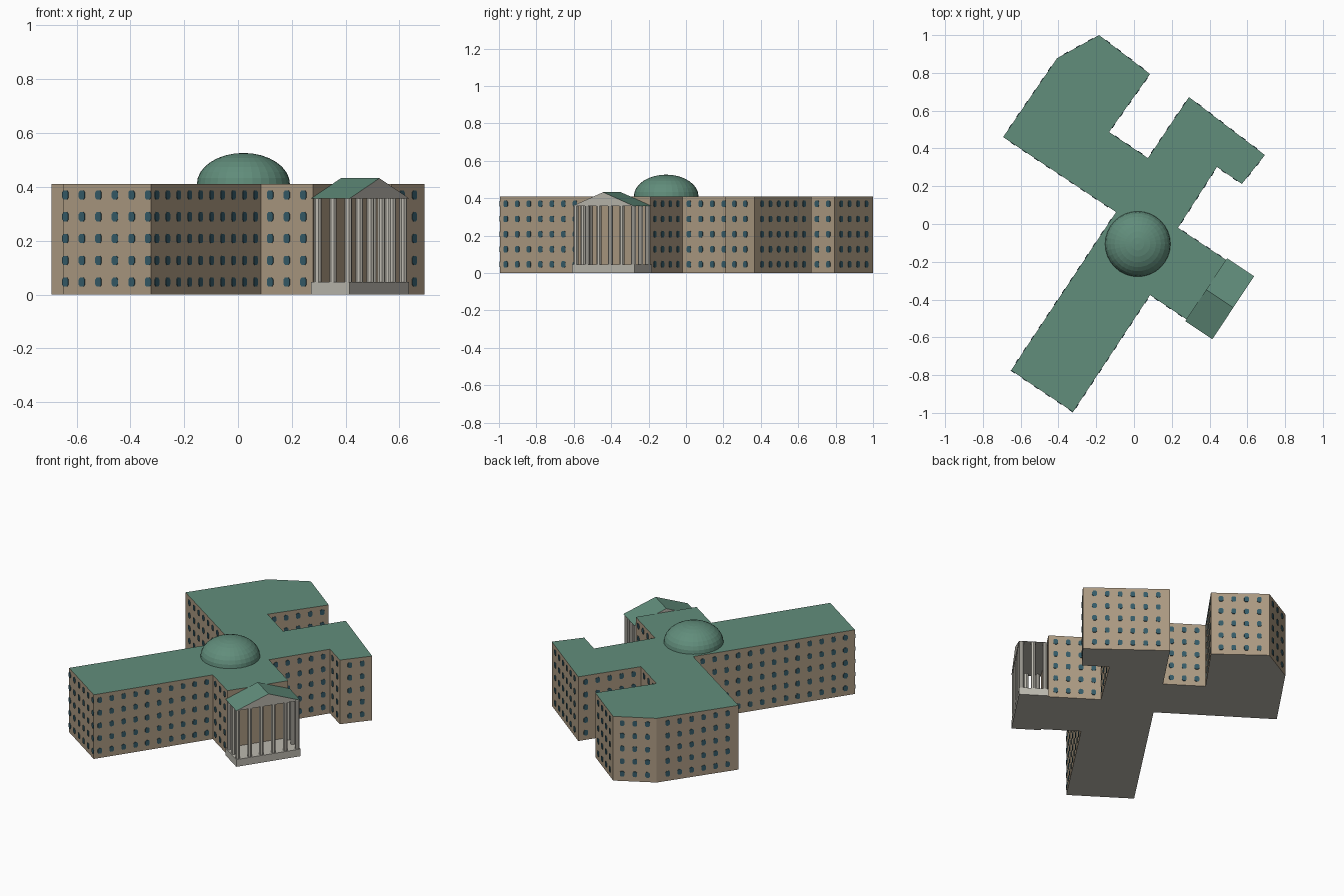
import bpy, bmesh, math
from mathutils import Vector, Matrix

if "Cube" in bpy.data.objects:
    bpy.data.objects.remove(bpy.data.objects["Cube"])


def srgb(r, g, b):
    return tuple((c / 255 / 12.92) if c < 11 else ((c / 255 + 0.055) / 1.055) ** 2.4
                 for c in (r, g, b)) + (1.0,)


def material(name, rgb):
    m = bpy.data.materials.new(name)
    m.diffuse_color = srgb(*rgb)
    m.use_nodes = True
    m.node_tree.nodes["Principled BSDF"].inputs["Base Color"].default_value = m.diffuse_color
    return m


WALL = material("tan_wall", (172, 154, 130))
ROOF = material("green_copper", (97, 141, 123))
GLASS = material("window_blue", (53, 91, 104))
STONE = material("pale_stone", (188, 185, 175))


def finish(name, bm, mats, matrix=None):
    bmesh.ops.recalc_face_normals(bm, faces=bm.faces)
    me = bpy.data.meshes.new(name)
    bm.to_mesh(me)
    bm.free()
    for m in mats:
        me.materials.append(m)
    ob = bpy.data.objects.new(name, me)
    if matrix:
        ob.matrix_world = matrix
    bpy.context.collection.objects.link(ob)
    return ob


def prism(bm, points, offset):
    """Extrude a flat outline along an offset and return all its faces."""
    face = bm.faces.new([bm.verts.new(p) for p in points])
    ext = bmesh.ops.extrude_face_region(bm, geom=[face], use_keep_orig=True)
    bmesh.ops.translate(bm, vec=offset,
                        verts=[g for g in ext["geom"] if isinstance(g, bmesh.types.BMVert)])


# Main building: footprint walked clockwise, extruded to the flat roof
HEIGHT = 0.41
outline = [(-.693, .46), (-.407, .878), (-.185, 1.0), (.085, .794), (-.132, .487),
           (.074, .349), (.291, .672), (.693, .365), (.571, .212), (.439, .302),
           (.233, -.02), (.488, -.19), (.279, -.505), (.085, -.376), (-.323, -.995),
           (-.651, -.775), (-.095, .063)]
bm = bmesh.new()
prism(bm, [(x, y, 0) for x, y in outline], (0, 0, HEIGHT))
bmesh.ops.recalc_face_normals(bm, faces=bm.faces)
for f in bm.faces:
    f.material_index = 1 if f.normal.z > .5 else 2 if f.normal.z < -.5 else 0
finish("main_building", bm, [WALL, ROOF, STONE])

# Windows: thin elongated octagon plates in five rows along every open wall
STEP, HALF_W, HALF_H = .074, .0135, .017
PORTICO_WALL, END_WALL = 11, 14
octagon = [(-1, -.55), (-.55, -1), (.55, -1), (1, -.55),
           (1, .55), (.55, 1), (-.55, 1), (-1, .55)]
bm = bmesh.new()
for i, p in enumerate(outline):
    if i == PORTICO_WALL:
        continue
    a, b = Vector((*p, 0)), Vector((*outline[(i + 1) % len(outline)], 0))
    d = (b - a).normalized()
    out = Vector((-d.y, d.x, 0))
    count = 6 if i == END_WALL else int((b - a).length / STEP)
    for k in range(count):
        for row in range(5):
            c = (a + b) / 2 + d * STEP * (k - (count - 1) / 2)
            c.z = .046 + row * .081
            prism(bm, [c + d * u * HALF_W + Vector((0, 0, v * HALF_H)) for u, v in octagon],
                  out * .003)
finish("windows", bm, [GLASS])

# Dome: upper half of a flattened sphere, flat shaded
bm = bmesh.new()
bmesh.ops.create_uvsphere(bm, u_segments=32, v_segments=16, radius=1)
bmesh.ops.bisect_plane(bm, geom=bm.verts[:] + bm.edges[:] + bm.faces[:],
                       plane_co=(0, 0, -.05), plane_no=(0, 0, 1), clear_inner=True)
finish("dome", bm, [ROOF],
       Matrix.Translation((.02, -.106, HEIGHT)) @ Matrix.Diagonal((.173, .173, .116, 1)))

# Portico, in a frame whose x axis points out of the entrance wing
TURN = Matrix.Rotation(math.atan2(-.554, .833), 4, 'Z')
BACK, FRONT, LEFT, RIGHT = .511, .683, -.278, .122
MID = (LEFT + RIGHT) / 2
FLOOR, EAVE, RIDGE = .046, .357, .432

bm = bmesh.new()
prism(bm, [(BACK, LEFT, 0), (FRONT, LEFT, 0), (FRONT, RIGHT, 0), (BACK, RIGHT, 0)],
      (0, 0, FLOOR))
finish("portico_base", bm, [STONE], TURN)

# Gable roof: green slopes, stone pediment and ceiling
bm = bmesh.new()
prism(bm, [(BACK, LEFT, EAVE), (BACK, RIGHT, EAVE), (BACK, MID, RIDGE)],
      (FRONT - BACK, 0, 0))
bmesh.ops.recalc_face_normals(bm, faces=bm.faces)
for f in bm.faces:
    f.material_index = 1 if f.normal.z > .3 else 0
finish("portico_roof", bm, [STONE, ROOF], TURN)

# Columns: six across the front, two more along each side
spots = [(FRONT - .016, MID + STEP * (k - 2.5)) for k in range(6)]
spots += [(FRONT - .016 - .068 * n, MID + s * STEP * 2.5) for n in (1, 2) for s in (-1, 1)]
bm = bmesh.new()
for x, y in spots:
    bmesh.ops.create_cone(bm, cap_ends=True, segments=8, radius1=.014, radius2=.014,
                          depth=EAVE - FLOOR,
                          matrix=Matrix.Translation((x, y, (EAVE + FLOOR) / 2)))
finish("portico_columns", bm, [STONE], TURN)
